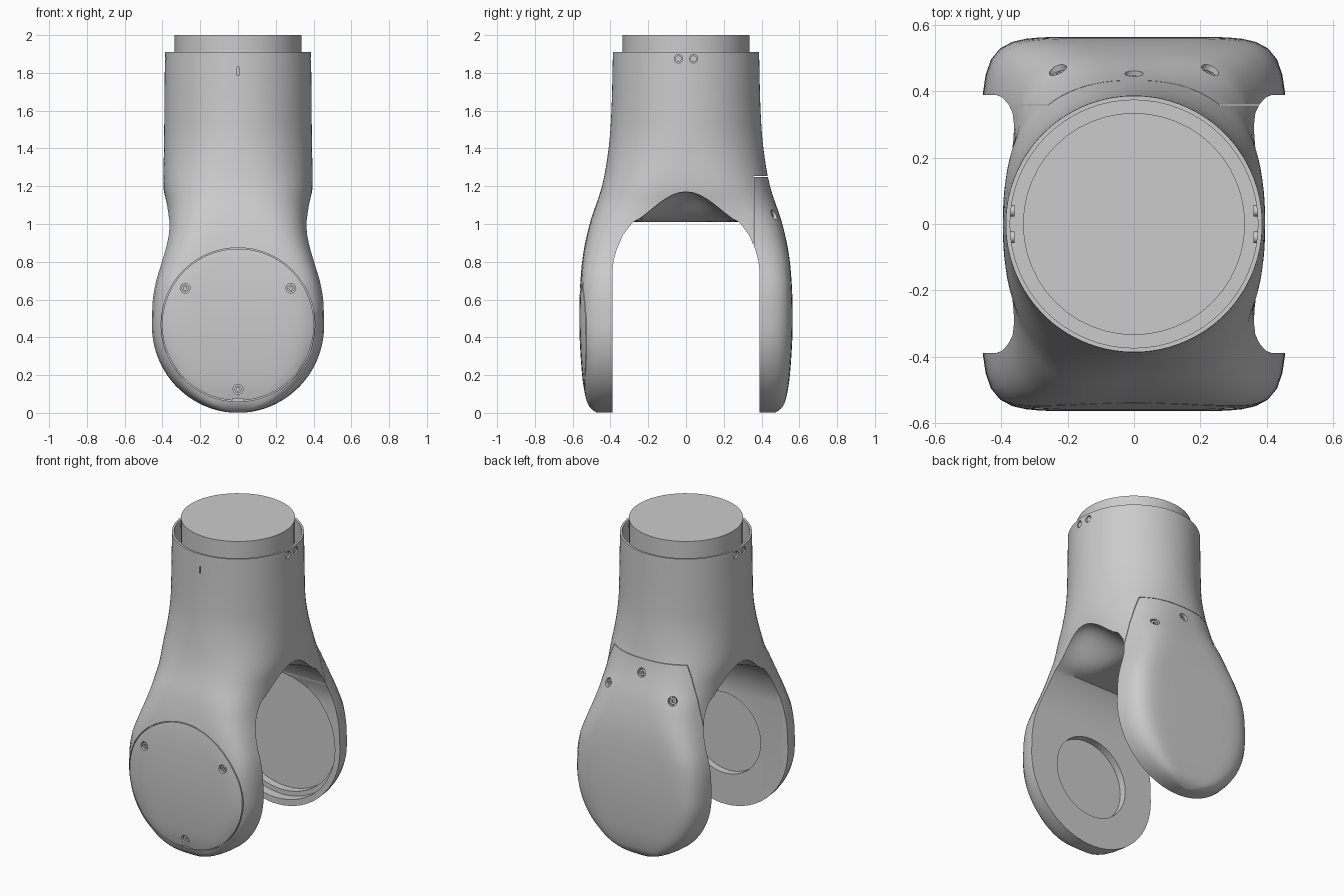
import bpy, bmesh
from math import sin, cos, pi, sqrt
from mathutils import Vector

cube = bpy.data.objects.get("Cube")
if cube:
    bpy.data.objects.remove(cube)

grey = bpy.data.materials.new("satin grey")
grey.use_nodes = True
COLOUR = (0.6, 0.6, 0.6, 1)
grey.diffuse_color = COLOUR
grey.node_tree.nodes["Principled BSDF"].inputs["Base Color"].default_value = COLOUR

R = 0.46          # radius of the round fork ends, also their centre height
SEG = 96


def curve(points, t):
    """Smooth value at t through (position, value) points."""
    if t <= points[0][0]:
        return points[0][1]
    for i in range(len(points) - 1):
        (a, va), (b, vb) = points[i], points[i + 1]
        if t <= b:
            p, q = points[max(i - 1, 0)], points[min(i + 2, len(points) - 1)]
            ma = (vb - p[1]) / (b - p[0]) * (b - a)
            mb = (q[1] - va) / (q[0] - a) * (b - a)
            s = (t - a) / (b - a)
            return ((2*s**3 - 3*s**2 + 1) * va + (s**3 - 2*s**2 + s) * ma
                    + (3*s**2 - 2*s**3) * vb + (s**3 - s**2) * mb)
    return points[-1][1]


WIDTH = [(R, R), (.6, .455), (.7, .437), (.8, .41), (.9, .385), (1, .372),
         (1.1, .38), (1.2, .395), (1.4, .392), (1.91, .387)]
DEPTH = [(0, .47), (.02, .5), (.06, .525), (.2, .55), (.5, .565), (.8, .55),
         (1, .51), (1.2, .445), (1.4, .41), (1.6, .395), (1.91, .387)]
SQUARE = [(.7, 7.5), (.9, 5), (1, 4), (1.1, 3), (1.25, 2.4), (1.4, 2.1), (1.5, 2)]


def width(z):
    return sqrt(R * R - (z - R) ** 2) if z < R else curve(WIDTH, z)


def surface_y(x, z):
    n = curve(SQUARE, z)
    return curve(DEPTH, z) * (1 - abs(x / width(z)) ** n) ** (1 / n)


def finish(name, bm):
    """Turn the faces outward and make an object."""
    bm.normal_update()
    bmesh.ops.recalc_face_normals(bm, faces=bm.faces)
    if bm.calc_volume(signed=True) < 0:
        bmesh.ops.reverse_faces(bm, faces=bm.faces)
    mesh = bpy.data.meshes.new(name)
    bm.to_mesh(mesh)
    bm.free()
    mesh.materials.append(grey)
    ob = bpy.data.objects.new(name, mesh)
    bpy.context.collection.objects.link(ob)
    return ob


def loft(name, rings):
    """Closed skin over rings of equal point count, with fanned ends."""
    bm = bmesh.new()
    loops = [[bm.verts.new(p) for p in ring] for ring in rings]
    count = len(loops[0])
    for a, b in zip(loops, loops[1:]):
        for i in range(count):
            j = (i + 1) % count
            bm.faces.new((a[i], a[j], b[j], b[i]))
    for ring, turn in ((loops[0], -1), (loops[-1], 1)):
        hub = bm.verts.new(sum((v.co for v in ring), Vector()) / count)
        for i in range(count):
            bm.faces.new((hub, ring[i], ring[(i + 1) % count])[::turn])
    return finish(name, bm)


def cylinder(name, radius, start, end, sides=32):
    start, end = Vector(start), Vector(end)
    turn = (end - start).to_track_quat('Z', 'Y')
    ring = [turn @ Vector((radius * cos(2*pi*i/sides), radius * sin(2*pi*i/sides), 0))
            for i in range(sides)]
    return loft(name, [[p + start for p in ring], [p + end for p in ring]])


def box(name, lo, hi):
    bm = bmesh.new()
    bmesh.ops.create_cube(bm, size=1)
    for v in bm.verts:
        v.co = [h if c > 0 else l for c, l, h in zip(v.co, lo, hi)]
    return finish(name, bm)


def volume(mesh):
    bm = bmesh.new()
    bm.from_mesh(mesh)
    size = bm.calc_volume()
    bm.free()
    return size


def combine(ob, tool, operation='DIFFERENCE'):
    """Bake a boolean with the first solver giving a sound solid; discard the tool."""
    before = volume(ob.data)
    for solver in ('MANIFOLD', 'EXACT'):
        mod = ob.modifiers.new("cut", 'BOOLEAN')
        mod.operation, mod.object, mod.solver = operation, tool, solver
        graph = bpy.context.evaluated_depsgraph_get()
        mesh = bpy.data.meshes.new_from_object(ob.evaluated_get(graph))
        ob.modifiers.remove(mod)
        changed = len(mesh.vertices) != len(ob.data.vertices)
        if changed and .01 < volume(mesh) / before < 1.001:
            ob.data = mesh
            break
    bpy.data.objects.remove(tool)


def smooth(ob):
    bpy.ops.object.select_all(action='DESELECT')
    bpy.context.view_layer.objects.active = ob
    ob.select_set(True)
    bpy.ops.object.shade_smooth_by_angle(angle=pi / 6)


# Slot between the two fork arms, arched and rising toward both sides
def slot():
    half = [(.39, -.1), (.39, .75), (.383, .81), (.365, .87), (.335, .94), (.29, 1.0)]
    rings = []
    for k in range(-24, 25):
        x = k / 40
        s = min(max((abs(x) - .12) / .26, 0), 1)
        rise = .16 * s * s * (3 - 2 * s)
        arch = [(.28 * (1 - i / 8), 1.01 + rise * sin(pi / 2 * (1 - abs(1 - i / 8))) ** 1.3)
                for i in range(17)]
        path = half + arch + [(-y, z) for y, z in reversed(half)]
        rings.append([(x, y, z) for y, z in path])
    return loft("slot_cutter", rings)


# Shared outer shell: round shaft blending into flat round arms
def shell(name):
    levels = [R * (1 - cos(.06 + (pi/2 - .06) * i / 18)) for i in range(19)]
    levels += [R + (1.91 - R) * i / 36 for i in range(1, 37)]
    rings = []
    for z in levels:
        w, d, n = width(z), curve(DEPTH, z), curve(SQUARE, z)
        ring = []
        for i in range(SEG):
            angle = 2 * pi * (i + .5) / SEG
            c, s = cos(angle), sin(angle)
            r = (abs(c) ** n + abs(s) ** n) ** (-1 / n)
            ring.append((w * r * c, d * r * s, z))
        rings.append(ring)
    ob = loft(name, rings)
    combine(ob, slot())
    return ob


body = shell("fork_body")
combine(body, box("cutter", (-1, .357, -.2), (1, 1, 1.253)))

# Back arm cover, with a stepped hollow facing the slot
cover = shell("back_cover")
combine(cover, box("cutter", (-1, .36, -.2), (1, 1, 1.25)), 'INTERSECT')
for radius, depth in ((.42, .45), (.39, .5)):
    combine(cover, cylinder("cutter", radius, (0, .3, R), (0, depth, R), 64))


def screw(ob, name, point, outward, radius, depth=.03):
    """Counterbored hole with a socket screw at its bottom."""
    p, n = Vector(point), Vector(outward).normalized()
    combine(ob, cylinder("cutter", radius, p - n * depth, p + n * .06, 24))
    head = cylinder(name, radius * .72, p - n * (depth + .004), p - n * depth * .3, 20)
    combine(head, cylinder("cutter", radius * .36, p - n * depth * .8, p + n * .05, 6))
    smooth(head)


# Cover screws
for i, (x, z) in enumerate(((-.23, 1.05), (0, 1.17), (.23, 1.05))):
    screw(cover, f"cover_screw_{i + 1}", (x, surface_y(x, z), z), (x * 1.6, 1, .3), .028, .04)

# Front arm: inner bearing recess and round outer plate seam
combine(body, cylinder("cutter", .26, (0, -.3, R), (0, -.435, R), 64))
seam = cylinder("seam_cutter", .407, (0, -.7, .467), (0, -.515, .467), 96)
combine(seam, cylinder("cutter", .402, (0, -.8, .467), (0, -.4, .467), 96))
combine(body, seam)
combine(body, box("cutter", (-.03, -.6, .064), (.03, -.518, .075)))
for i, (x, z) in enumerate(((-.28, .66), (.28, .66), (0, .125))):
    screw(body, f"plate_screw_{i + 1}", (x, -surface_y(x, z), z), (0, -1, 0), .026)

# Collar: thin open rim, paired side screws and a small index mark
combine(body, cylinder("cutter", .374, (0, 0, 1.77), (0, 0, 2.1), 64))
for side, hand in ((-1, "right"), (1, "left")):
    for y, end in ((-.04, "front"), (.04, "back")):
        combine(body, cylinder("cutter", .022, (side * .356, y, 1.875),
                               (side * .416, y, 1.875), 24))
        smooth(cylinder(f"collar_screw_{hand}_{end}", .017,
                        (side * .36, y, 1.875), (side * .379, y, 1.875), 20))
combine(body, box("cutter", (-.004, -.5, 1.785), (.004, -.38, 1.83)))

# Joint plug standing inside the collar
plug = cylinder("joint_plug", .335, (0, 0, 1.75), (0, 0, 2.0), 48)

for ob in (body, cover, plug):
    smooth(ob)
